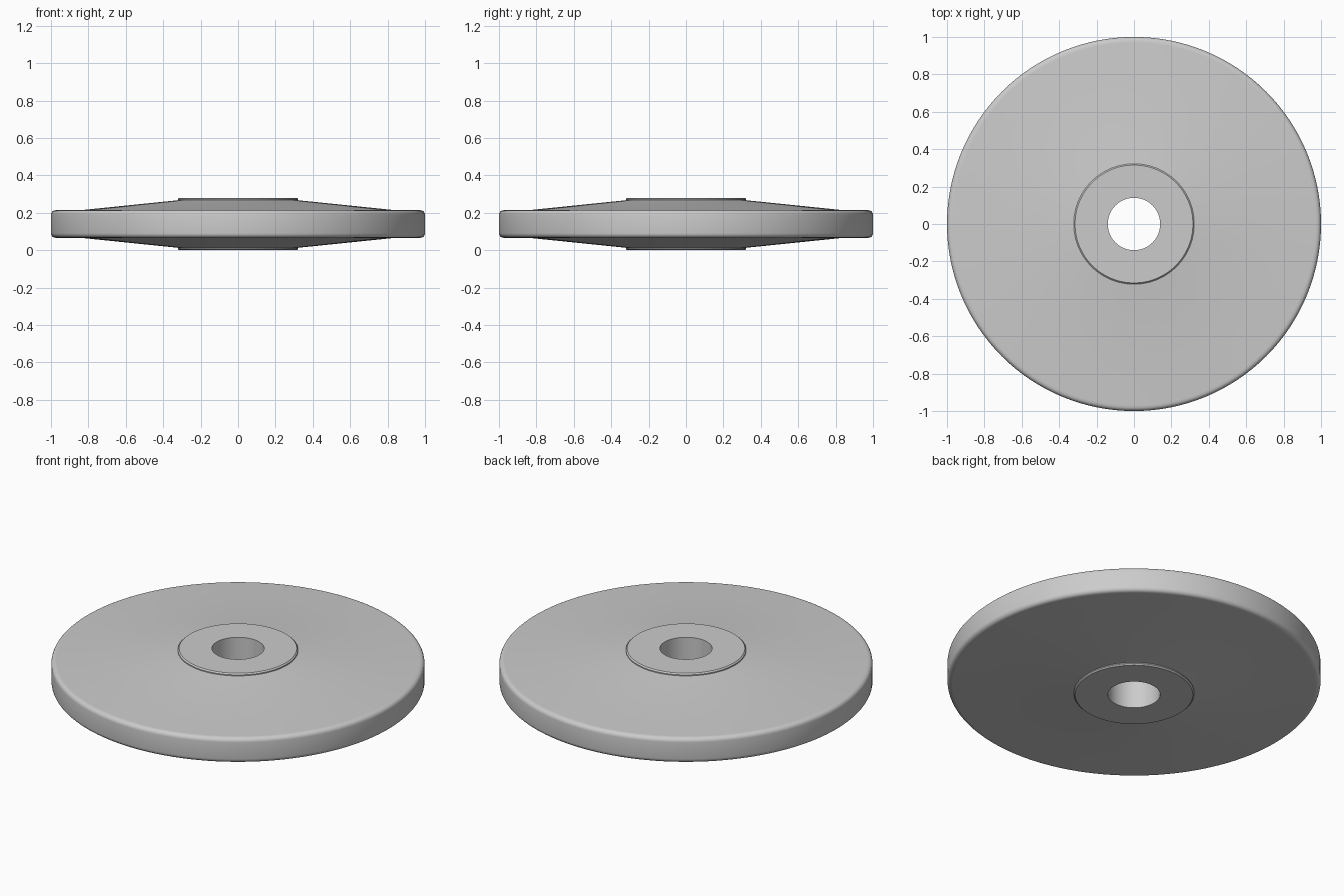
import bpy
import bmesh
import math

cube = bpy.data.objects.get("Cube")
if cube:
    bpy.data.objects.remove(cube, do_unlink=True)

SEGMENTS = 128
MID_Z = 0.14

# Plain grey metal
grey = bpy.data.materials.new("grey_metal")
grey.use_nodes = True
colour = (0.6, 0.6, 0.6, 1.0)
grey.diffuse_color = colour
grey.node_tree.nodes["Principled BSDF"].inputs["Base Color"].default_value = colour

# Upper half of the section as (radius, height above the middle plane)
half = [(0.14, 0.14), (0.315, 0.14), (0.322, 0.133), (0.322, 0.127),
        (0.82, 0.076), (0.97, 0.074)]
# Rounded rim corner
for i in range(1, 6):
    a = math.radians(90 - 18 * i)
    half.append((0.975 + 0.025 * math.cos(a), 0.049 + 0.025 * math.sin(a)))

# Mirror the section and close it through the bore
section = half + [(r, -h) for r, h in reversed(half)]
section.append(section[0])

# Wheel disc with hub and centre bore, spun about z
bm = bmesh.new()
verts = [bm.verts.new((r, 0, MID_Z + h)) for r, h in section]
edges = [bm.edges.new(pair) for pair in zip(verts, verts[1:])]
bmesh.ops.spin(bm, geom=verts + edges, cent=(0, 0, 0), axis=(0, 0, 1),
               angle=math.tau, steps=SEGMENTS)
bmesh.ops.remove_doubles(bm, verts=bm.verts, dist=0.0005)
bmesh.ops.recalc_face_normals(bm, faces=bm.faces)

mesh = bpy.data.meshes.new("wheel_disc")
bm.to_mesh(mesh)
bm.free()
mesh.materials.append(grey)

disc = bpy.data.objects.new("wheel_disc", mesh)
bpy.context.collection.objects.link(disc)
bpy.context.view_layer.objects.active = disc
disc.select_set(True)
bpy.ops.object.shade_smooth_by_angle(angle=math.radians(30))
